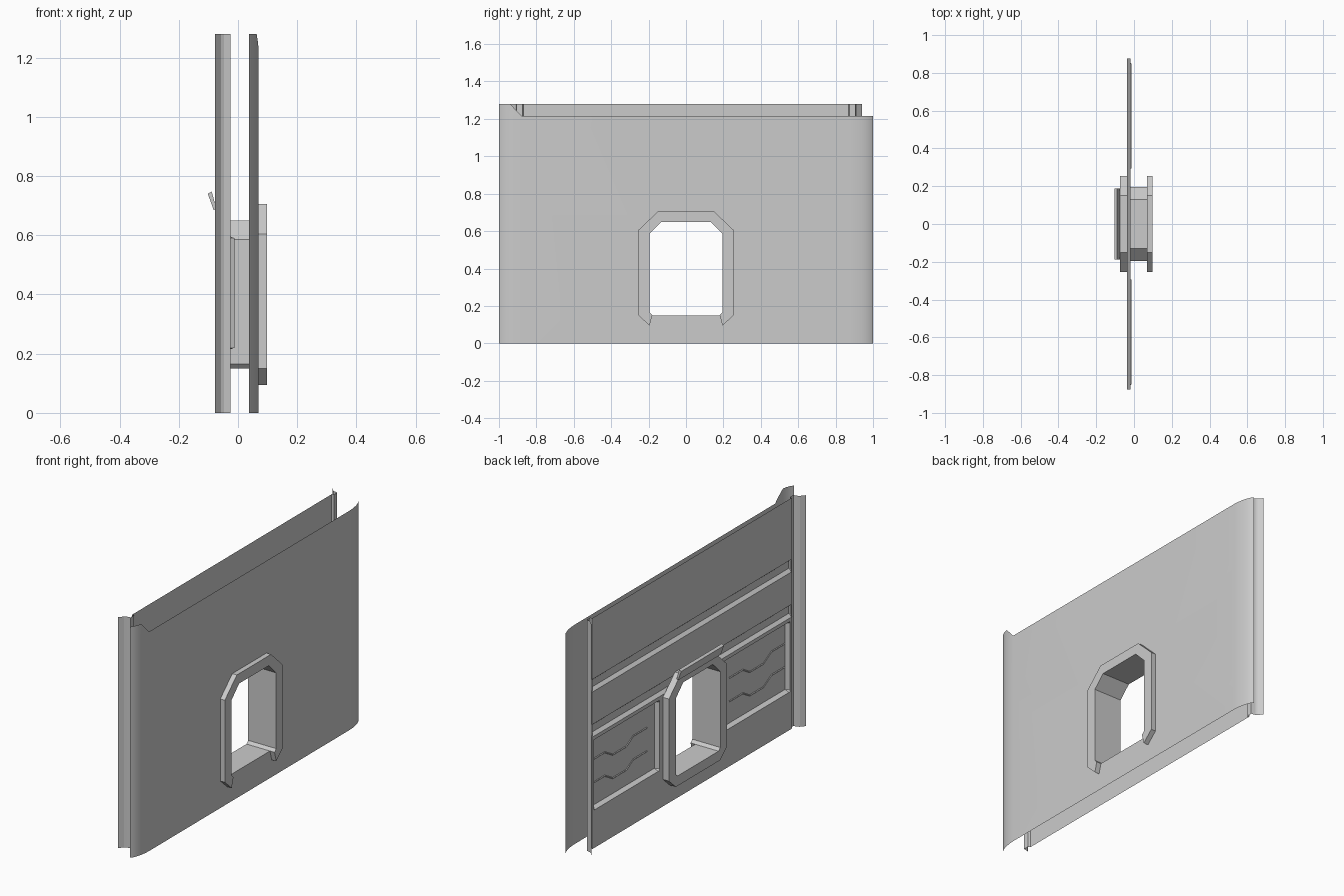
import bpy, bmesh
from mathutils import Vector

if "Cube" in bpy.data.objects:
    bpy.data.objects.remove(bpy.data.objects["Cube"])


def finish(name, bm, smooth=False):
    bmesh.ops.remove_doubles(bm, verts=bm.verts, dist=0.0004)
    bmesh.ops.recalc_face_normals(bm, faces=bm.faces)
    me = bpy.data.meshes.new(name)
    bm.to_mesh(me)
    bm.free()
    ob = bpy.data.objects.new(name, me)
    bpy.context.collection.objects.link(ob)
    if smooth:
        bpy.ops.object.select_all(action='DESELECT')
        ob.select_set(True)
        bpy.context.view_layer.objects.active = ob
        bpy.ops.object.shade_smooth_by_angle(angle=0.5)
    return ob


def quad(bm, *pts):
    bm.faces.new([bm.verts.new(p) for p in pts])


def mirrored(half):
    """Close a right-hand (y, z) outline with its mirror image."""
    return half + [(-y, z) for y, z in reversed(half)]


# Window outlines, counter-clockwise from the lower right corner
INNER = mirrored([(.18, .15), (.195, .165), (.195, .585), (.13, .65)])
OUTER = mirrored([(.195, .095), (.255, .15), (.255, .605), (.15, .705)])


def cut_window(bm):
    """Slice a sheet along the window outline and remove the opening."""
    planes = []
    for i, (y, z) in enumerate(INNER):
        y2, z2 = INNER[(i + 1) % 8]
        planes.append((Vector((0, y, z)), Vector((0, z2 - z, y - y2)).normalized()))
    for co, no in planes:
        bmesh.ops.bisect_plane(bm, geom=bm.verts[:] + bm.edges[:] + bm.faces[:],
                               plane_co=co, plane_no=no, dist=1e-5)
    inside = [f for f in bm.faces
              if all((f.calc_center_median() - co).dot(no) < 0 for co, no in planes)]
    bmesh.ops.delete(bm, geom=inside, context='FACES')


def frame(name, x0, x1, segments):
    """Window frame made of the given number of mitred segments."""
    bm = bmesh.new()
    for i in range(segments):
        a, b = OUTER[i], OUTER[(i + 1) % 8]
        c, d = INNER[(i + 1) % 8], INNER[i]
        for x in (x0, x1):
            quad(bm, *[(x, *p) for p in (a, b, c, d)])
        for p, q in ((a, b), (c, d)):
            quad(bm, (x0, *p), (x0, *q), (x1, *q), (x1, *p))
    if segments < 8:
        for i in (0, segments):
            p, q = OUTER[i], INNER[i]
            quad(bm, (x0, *p), (x0, *q), (x1, *q), (x1, *p))
    return finish(name, bm)


# Outer skin: flat sheet with both ends curling inward
bm = bmesh.new()
end = [(.037, 1), (.048, .985), (.058, .96), (.063, .94), (.068, .91), (.07, .88)]
curve = [(x, -y) for x, y in end] + end[::-1]
for (xa, ya), (xb, yb) in zip(curve, curve[1:]):
    quad(bm, (xa, ya, 0), (xb, yb, 0), (xb, yb, 1.216), (xa, ya, 1.216))


def tab_top(y):
    return 1.28 if y <= -.94 else 1.216 + .064 * (-.88 - y) / .06


# Raised tab on one top corner of the skin
for (xa, ya), (xb, yb) in zip(curve[:5], curve[1:6]):
    pts = [(xa, ya, 1.216), (xb, yb, 1.216)]
    if yb < -.88:
        pts.append((xb, yb, tab_top(yb)))
    quad(bm, *pts, (xa, ya, tab_top(ya)))
cut_window(bm)
finish("outer_skin", bm, True)

# Inner sheet: field with two horizontal grooves and two recessed panels
half_ys = [.27, .285, .295, .85, .86, .875]
ys = [-y for y in reversed(half_ys)] + half_ys
zs = [0, .21, .22, .59, .60, .62, .635, .675, .69, .87, .885, .925, .94, 1.28]


def depth(y, z):
    if .634 < z < .676 or .884 < z < .926:
        return -.019
    if .294 < abs(y) < .851 and .219 < z < .591:
        return -.012
    return -.037


bm = bmesh.new()
for ya, yb in zip(ys, ys[1:]):
    for za, zb in zip(zs, zs[1:]):
        quad(bm, *[(depth(y, z), y, z) for y, z in
                   ((ya, za), (yb, za), (yb, zb), (ya, zb))])
cut_window(bm)
finish("inner_sheet", bm)

# Stepped edge flanges at both ends of the inner sheet
flange = [(-.037, .87), (-.025, .875), (-.025, .905), (-.048, .91),
          (-.057, .915), (-.078, .94)]
for side, label in ((-1, "front"), (1, "rear")):
    bm = bmesh.new()
    for (xa, ya), (xb, yb) in zip(flange, flange[1:]):
        quad(bm, (xa, side * ya, 0), (xb, side * yb, 0),
             (xb, side * yb, 1.28), (xa, side * ya, 1.28))
    finish(label + "_edge_flange", bm)

# Fine stepped ridges pressed into the recessed panels
ridge = [(.36, .47), (.48, .47), (.54, .435), (.66, .435), (.73, .475), (.845, .475)]
for side, label in ((-1, "front"), (1, "rear")):
    bm = bmesh.new()
    for drop in (0, .13):
        for (ya, za), (yb, zb) in zip(ridge, ridge[1:]):
            za, zb = za - drop, zb - drop
            for s in (-.004, .004):
                quad(bm, (-.015, side * ya, za), (-.015, side * yb, zb),
                     (-.012, side * yb, zb + s), (-.012, side * ya, za + s))
    finish(label + "_panel_ridges", bm)

# Window: open-bottomed outer frame, full inner frame, lining between skins
frame("outer_window_frame", .07, .098, 7)
frame("inner_window_frame", -.074, -.037, 8)
bm = bmesh.new()
for i, p in enumerate(INNER):
    q = INNER[(i + 1) % 8]
    quad(bm, (-.037, *p), (-.037, *q), (.07, *q), (.07, *p))
finish("window_lining", bm)

# Tilted flap along the top of the inner frame
bm = bmesh.new()
section = [(-.102, .74), (-.089, .748), (-.073, .69), (-.082, .685)]
for y in (-.187, .187):
    quad(bm, *[(x, y, z) for x, z in section])
for i, (x, z) in enumerate(section):
    x2, z2 = section[(i + 1) % 4]
    quad(bm, (x, -.187, z), (x2, -.187, z2), (x2, .187, z2), (x, .187, z))
finish("tilted_flap", bm)
